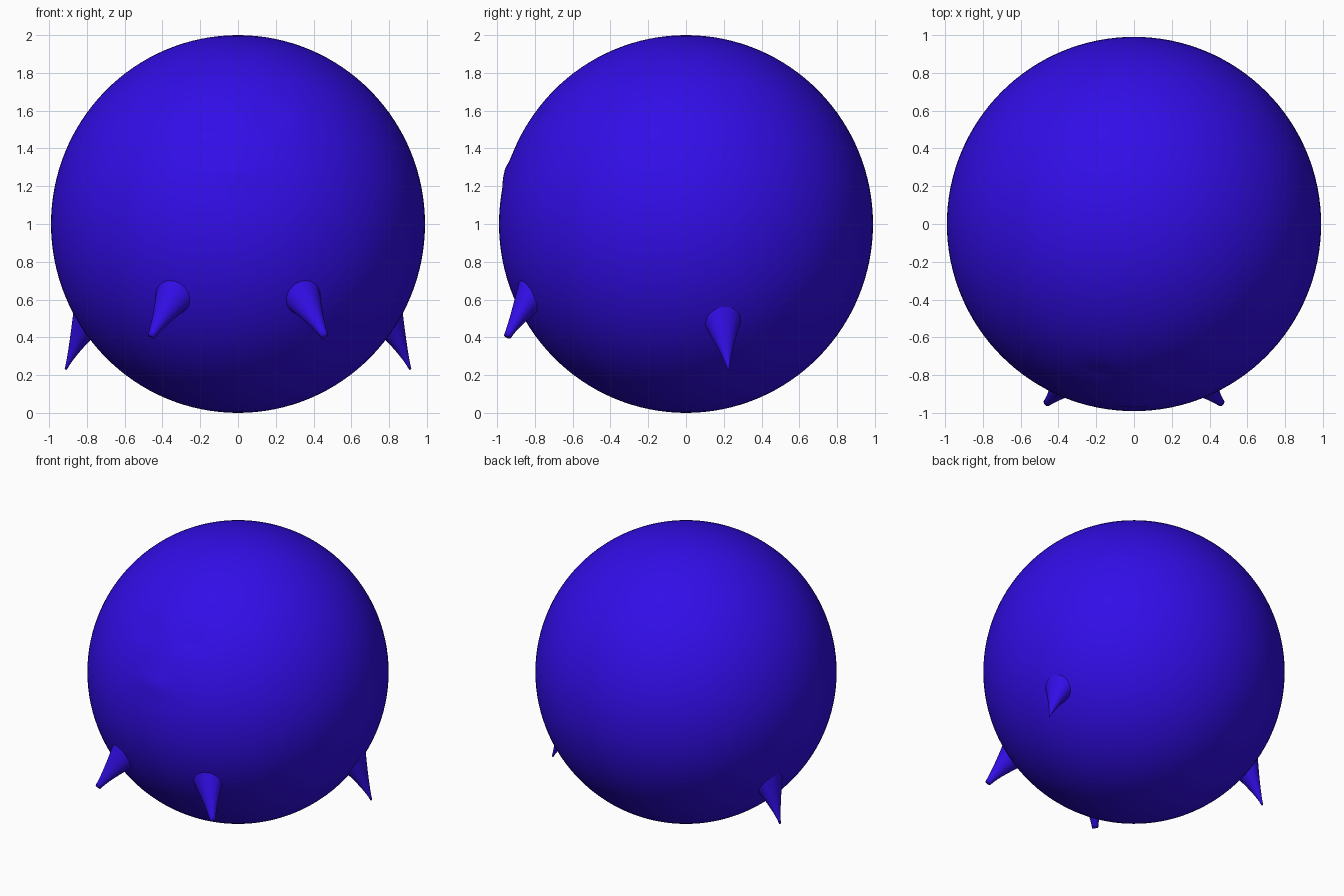
import bpy, bmesh, math
from mathutils import Vector

if "Cube" in bpy.data.objects:
    bpy.data.objects.remove(bpy.data.objects["Cube"])

blue = bpy.data.materials.new("deep blue")
blue.diffuse_color = (0.032, 0.004, 0.80, 1)
blue.use_nodes = True
blue.node_tree.nodes["Principled BSDF"].inputs["Base Color"].default_value = blue.diffuse_color

CENTRE = Vector((0, 0, 1))
RADII = Vector((0.99, 0.99, 1.0))


def on_body(d):
    """Point of the body surface in direction d from the centre."""
    k = math.sqrt(sum((d[i] / RADII[i]) ** 2 for i in range(3)))
    return CENTRE + d / k


def finish(bm, name):
    bmesh.ops.recalc_face_normals(bm, faces=bm.faces)
    me = bpy.data.meshes.new(name)
    bm.to_mesh(me)
    bm.free()
    me.materials.append(blue)
    me.shade_smooth()
    ob = bpy.data.objects.new(name, me)
    bpy.context.collection.objects.link(ob)
    return ob


# Round body, with two shallow eye dents and a faint mouth swelling
bm = bmesh.new()
bmesh.ops.create_uvsphere(bm, u_segments=128, v_segments=64, radius=1)
MARKS = [(-0.18, 1.57, 0.08, 0.05, -0.012),
         (0.18, 1.57, 0.08, 0.05, -0.012),
         (0.0, 1.27, 0.12, 0.05, 0.012)]
for v in bm.verts:
    n = v.co.normalized()
    p = on_body(n)
    if n.y < 0:
        for x, z, sx, sz, h in MARKS:
            p += n * h * math.exp(-((p.x - x) / sx) ** 2 - ((p.z - z) / sz) ** 2)
    v.co = p
finish(bm, "body")


# Spike feet: rings flaring out of the body and narrowing to a tip
def spike(name, base, tip, radius, tip_radius, sides=24, steps=10):
    n = (base - CENTRE).normalized()
    side = n.cross(Vector((0, 0, 1))).normalized()
    up = side.cross(n)
    axis = (tip - base).normalized()
    tip_side = axis.cross(n).normalized()
    tip_up = tip_side.cross(axis)
    if tip_side.dot(side) < 0:
        tip_side = -tip_side
    if tip_up.dot(up) < 0:
        tip_up = -tip_up
    bm = bmesh.new()
    rings = []
    for s in range(steps + 1):
        t = s / steps
        ring = []
        for i in range(sides):
            a = 2 * math.pi * i / sides
            c, w = math.cos(a), math.sin(a)
            root = on_body(base + (side * c + up * w) * radius - CENTRE) - n * 0.008
            end = tip + (tip_side * c + tip_up * w) * tip_radius
            mid = base.lerp(tip, t)
            shrink = (1 - t) ** 1.25
            ring.append(bm.verts.new(mid + (root - base) * shrink + (end - tip) * (1 - shrink)))
        rings.append(ring)
    for a, b in zip(rings, rings[1:]):
        for i in range(sides):
            j = (i + 1) % sides
            bm.faces.new((a[i], a[j], b[j], b[i]))
    bm.faces.new(rings[-1])
    finish(bm, name)


for s, word in ((-1, "left"), (1, "right")):
    spike("front_spike_" + word,
          on_body(Vector((0.345 * s, -0.845, -0.385))),
          Vector((0.46 * s, -0.945, 0.405)), 0.10, 0.02)
    spike("side_spike_" + word,
          on_body(Vector((0.83 * s, 0.20, -0.52))),
          Vector((0.912 * s, 0.225, 0.23)), 0.10, 0.006)
